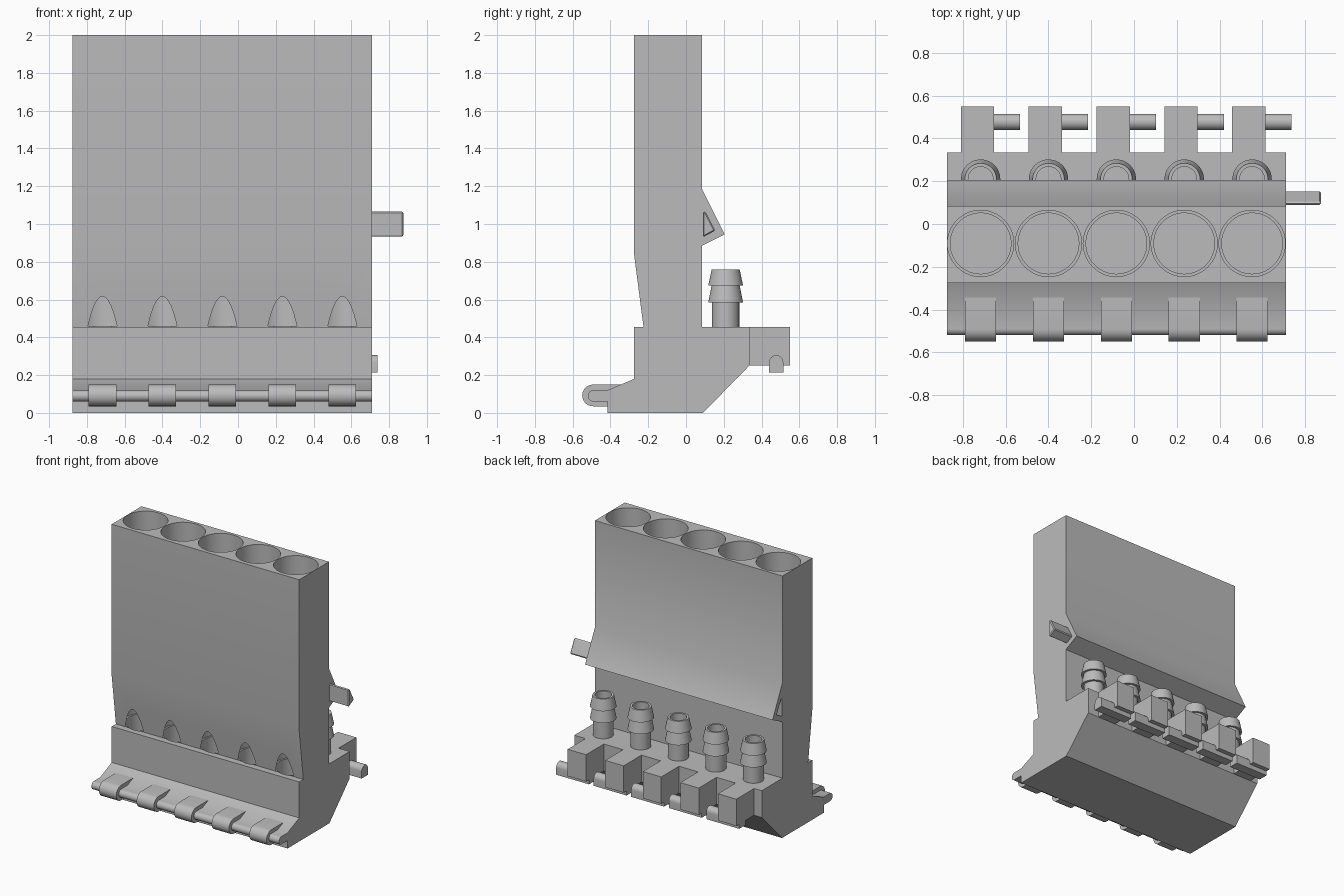
import bpy, bmesh, math

cube = bpy.data.objects.get("Cube")
if cube:
    bpy.data.objects.remove(cube)

grey = bpy.data.materials.new("plain grey")
grey.use_nodes = True
COLOUR = (0.5, 0.5, 0.5, 1)
grey.diffuse_color = COLOUR
grey.node_tree.nodes["Principled BSDF"].inputs["Base Color"].default_value = COLOUR

LEFT, RIGHT = -0.875, 0.71
CENTRES = [-0.7175 + 0.3175 * i for i in range(5)]
WELL_Y, BARB_Y = -0.091, 0.21


def make(name, bm):
    bmesh.ops.recalc_face_normals(bm, faces=bm.faces)
    mesh = bpy.data.meshes.new(name)
    bm.to_mesh(mesh)
    bm.free()
    mesh.materials.append(grey)
    obj = bpy.data.objects.new(name, mesh)
    bpy.context.collection.objects.link(obj)
    return obj


def activate(obj):
    bpy.ops.object.select_all(action='DESELECT')
    obj.select_set(True)
    bpy.context.view_layer.objects.active = obj


def smooth(obj):
    activate(obj)
    bpy.ops.object.shade_smooth_by_angle(angle=math.radians(30))


def extrude(name, profile, x0, x1):
    """Prism along x from a (y, z) outline."""
    bm = bmesh.new()
    face = bm.faces.new([bm.verts.new((x0, y, z)) for y, z in profile])
    new = bmesh.ops.extrude_face_region(bm, geom=[face])["geom"]
    verts = [v for v in new if isinstance(v, bmesh.types.BMVert)]
    bmesh.ops.translate(bm, verts=verts, vec=(x1 - x0, 0, 0))
    return make(name, bm)


def lathe(name, profile, x, y, closed, steps=48):
    """Solid of revolution about z from (radius, z) points."""
    bm = bmesh.new()
    rings = []
    for r, z in profile:
        angles = [2 * math.pi * i / steps for i in range(steps)]
        rings.append([bm.verts.new((x + r * math.cos(a), y + r * math.sin(a), z)) for a in angles])
    pairs = list(zip(rings, rings[1:]))
    if closed:
        pairs.append((rings[-1], rings[0]))
    else:
        bm.faces.new(rings[0])
        bm.faces.new(rings[-1])
    for a, b in pairs:
        for i in range(steps):
            j = (i + 1) % steps
            bm.faces.new((a[i], a[j], b[j], b[i]))
    return make(name, bm)


def arc(y, z, r, start, end, n=12):
    angles = [math.radians(start + (end - start) * i / n) for i in range(n + 1)]
    return [(y + r * math.cos(a), z + r * math.sin(a)) for a in angles]


# Main body with rear wedge, rear ledge, chamfered base and front rail
outline = [(-0.275, 2), (0.085, 2), (0.085, 1.185), (0.205, 0.945), (0.085, 0.885),
           (0.085, 0.455), (0.335, 0.455), (0.335, 0.25), (0.09, 0), (-0.415, 0), (-0.415, 0.06)]
outline += arc(-0.49, 0.09, 0.03, 270, 90)
outline += [(-0.415, 0.12), (-0.275, 0.18), (-0.275, 0.455), (-0.225, 0.455), (-0.275, 0.84)]
body = extrude("body", outline, LEFT, RIGHT)

# Stepped wells, outlet bores and key socket
cutters = []
for x in CENTRES:
    cutters.append(lathe("well_cutter", [(0.142, 0.2), (0.142, 0.46), (0.155, 0.46), (0.155, 2.1)],
                         x, WELL_Y, False, 64))
    cutters.append(lathe("bore_cutter", [(0.058, 0.3), (0.058, 0.6)], x, BARB_Y, False))
key = [(0.09, 0.93), (0.155, 0.965), (0.103, 1.065), (0.09, 1.065)]
cutters.append(extrude("socket_cutter", key, LEFT - 0.1, LEFT + 0.17))
for cutter in cutters:
    cutter.hide_render = True
    activate(body)
    mod = body.modifiers.new("cut", 'BOOLEAN')
    mod.operation = 'DIFFERENCE'
    mod.solver = 'EXACT'
    mod.object = cutter
    bpy.ops.object.modifier_apply(modifier=mod.name)
    bpy.data.objects.remove(cutter)
smooth(body)

# Side key that fits a neighbouring socket
side_key = extrude("side_key", key, RIGHT - 0.02, 0.875)
bevel = side_key.modifiers.new("soft edges", 'BEVEL')
bevel.width = 0.008

# Repeated parts at each well
barb = [(0.058, 0.45), (0.072, 0.45), (0.072, 0.585), (0.092, 0.585), (0.074, 0.675),
        (0.092, 0.675), (0.074, 0.76), (0.058, 0.76)]
clip = [(-0.3, 0.15), *arc(-0.492, 0.0925, 0.0575, 90, 270), (-0.415, 0.035),
        (-0.415, 0.05), (-0.3, 0.05)]
peg = [(0.44, 0.215), (0.515, 0.215), *arc(0.4775, 0.268, 0.0375, 0, 180)]
for n, x in enumerate(CENTRES, 1):
    smooth(lathe(f"hose_barb_{n}", barb, x, BARB_Y, True))
    smooth(extrude(f"front_clip_{n}", clip, x - 0.073, x + 0.073))
    block = [(0.3, 0.25), (0.55, 0.25), (0.55, 0.455), (0.3, 0.455)]
    extrude(f"rear_block_{n}", block, x - 0.093, x + 0.063)
    smooth(extrude(f"rear_peg_{n}", peg, x - 0.093, x + 0.185))
